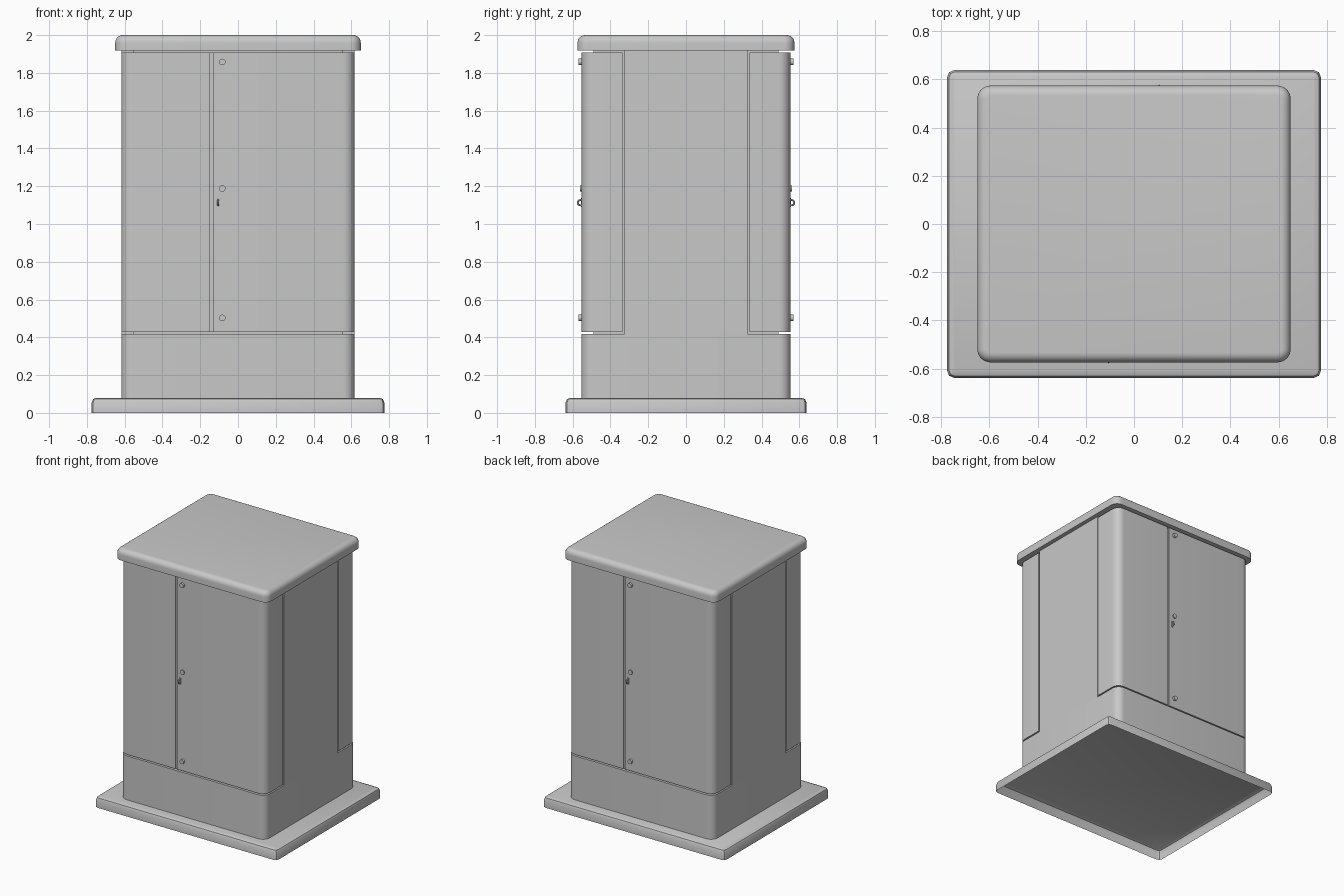
import bpy, bmesh, math
from mathutils import Matrix, Vector

cube = bpy.data.objects.get("Cube")
if cube:
    bpy.data.objects.remove(cube, do_unlink=True)

grey = bpy.data.materials.new("cabinet_grey")
grey.use_nodes = True
COLOUR = (0.58, 0.58, 0.58, 1)
grey.diffuse_color = COLOUR
grey.node_tree.nodes["Principled BSDF"].inputs["Base Color"].default_value = COLOUR


def finish(name, bm):
    bmesh.ops.recalc_face_normals(bm, faces=bm.faces)
    mesh = bpy.data.meshes.new(name)
    bm.to_mesh(mesh)
    bm.free()
    mesh.materials.append(grey)
    obj = bpy.data.objects.new(name, mesh)
    bpy.context.collection.objects.link(obj)
    bpy.ops.object.select_all(action="DESELECT")
    obj.select_set(True)
    bpy.context.view_layer.objects.active = obj
    bpy.ops.object.shade_smooth_by_angle(angle=math.radians(35))
    return obj


def prism(name, points, z0, z1, top_round=0, steps=4, open_base=False):
    """Extrude a plan outline upwards, optionally rounding its top rim."""
    bm = bmesh.new()
    face = bm.faces.new([bm.verts.new((x, y, z0)) for x, y in points])
    up = bmesh.ops.extrude_face_region(bm, geom=[face], use_keep_orig=True)["geom"]
    bmesh.ops.translate(bm, vec=(0, 0, z1 - z0),
                        verts=[v for v in up if isinstance(v, bmesh.types.BMVert)])
    if top_round:
        rim = [e for e in bm.edges if all(abs(v.co.z - z1) < 1e-5 for v in e.verts)]
        bmesh.ops.bevel(bm, geom=rim, offset=top_round, segments=steps,
                        profile=0.5, affect="EDGES", clamp_overlap=True)
    if open_base:
        base = [f for f in bm.faces if all(abs(v.co.z - z0) < 1e-5 for v in f.verts)]
        bmesh.ops.delete(bm, geom=base, context="FACES_ONLY")
    return finish(name, bm)


def corner(x, y, r, start, steps=8):
    """Quarter arc around (x, y), counterclockwise from the start angle."""
    angles = [start + math.pi / 2 * i / steps for i in range(steps + 1)]
    return [(x + r * math.cos(a), y + r * math.sin(a)) for a in angles]


def rounded(hx, hy, r, steps=8):
    signs = [(1, 1), (-1, 1), (-1, -1), (1, -1)]
    return [p for i, (sx, sy) in enumerate(signs)
            for p in corner(sx * (hx - r), sy * (hy - r), r, i * math.pi / 2, steps)]


def box(x0, x1, y0, y1):
    return [(x0, y0), (x1, y0), (x1, y1), (x0, y1)]


HX, HY, R = 0.618, 0.552, 0.06     # body half sizes and corner radius
IX, IY = 0.557, 0.49               # inner core half sizes
DOOR_Z = (0.428, 1.908)
BASE_Z, SKIRT_Z, ROOF_Z = 0.08, 0.418, 1.918
SEAM, KNOB_X = -0.14, -0.083

# Hollow plinth, skirt, core and roof
prism("plinth", rounded(0.775, 0.638, 0.028, 2), 0, BASE_Z, 0.026, 2, open_base=True)
prism("skirt", rounded(HX, HY + 0.002, R), BASE_Z, SKIRT_Z)
prism("core", box(-IX, IX, -IY, IY), SKIRT_Z, ROOF_Z)
prism("roof", rounded(0.65, 0.574, 0.055), ROOF_Z, 2, 0.04, 6)


def round_part(name, side, x, y, z, radius, depth):
    """Short cylinder with its axis along y."""
    bm = bmesh.new()
    bmesh.ops.create_cone(bm, cap_ends=True, segments=24, radius1=radius,
                          radius2=radius, depth=depth,
                          matrix=Matrix.Translation((side * x, side * y, z))
                          @ Matrix.Rotation(math.pi / 2, 4, "X"))
    finish(name, bm)


def ring(name, centre, major, minor, n=20, m=8):
    """Upright ring with its axis along x."""
    bm = bmesh.new()
    loops = []
    for i in range(n):
        a = math.tau * i / n
        out = Vector((0, math.cos(a), math.sin(a)))
        loops.append([bm.verts.new(
            Vector(centre) + out * (major + minor * math.cos(math.tau * j / m))
            + Vector((minor * math.sin(math.tau * j / m), 0, 0))) for j in range(m)])
    for i in range(n):
        a, b = loops[i], loops[(i + 1) % n]
        for j in range(m):
            k = (j + 1) % m
            bm.faces.new((a[j], b[j], b[k], a[k]))
    finish(name, bm)


# Each face repeats the same doors, turned half way round
for side, label in ((1, "front"), (-1, "back")):
    def turn(points):
        return [(side * x, side * y) for x, y in points]

    # Fixed side panel between the wrapped doors
    prism(label + "_side_panel", turn(box(IX, HX, -0.325, 0.325)), SKIRT_Z, ROOF_Z)

    # Two door leaves that wrap round the corners
    for hand, leaf in ((1, "lock"), (-1, "plain")):
        edge = hand * SEAM + 0.007
        outline = [(edge, -HY)] + corner(HX - R, R - HY, R, -math.pi / 2)
        outline += [(HX, -0.335), (IX, -0.335), (IX, -IY), (edge, -IY)]
        outline = [(hand * x, y) for x, y in outline]
        prism(f"{label}_{leaf}_door", turn(outline), *DOOR_Z)

    # Shallow strip closing the seam between the leaves
    prism(label + "_seam_strip",
          turn(box(SEAM - 0.007, SEAM + 0.007, -HY + 0.009, -IY)), *DOOR_Z)

    # Locks and pull ring
    for z, reach in ((1.858, 0.568), (1.188, 0.561), (0.503, 0.568)):
        round_part(label + "_lock", side, KNOB_X, -(reach + 0.54) / 2, z,
                   0.017, reach - 0.54)
    prism(label + "_pull_plate",
          turn(box(-0.11, -0.1, -HY - 0.004, -HY + 0.01)), 1.09, 1.138)
    ring(label + "_pull_ring", (side * -0.105, side * -0.559, 1.113), 0.014, 0.005)
